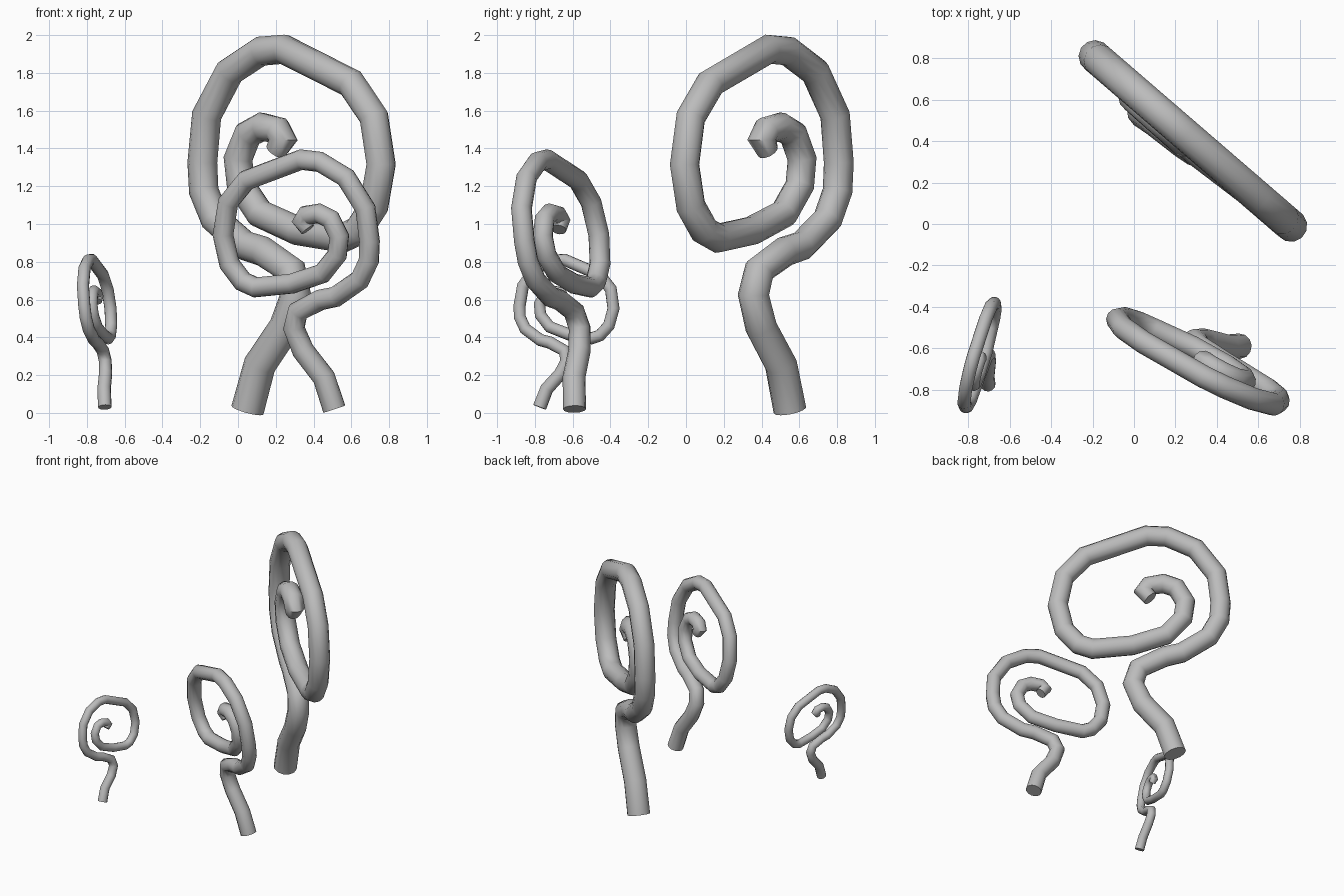
import bpy
import math
from mathutils import Matrix, Vector

cube = bpy.data.objects.get("Cube")
if cube:
    bpy.data.objects.remove(cube, do_unlink=True)

# One matte grey for every sprout
grey = bpy.data.materials.new("matte_grey")
grey.use_nodes = True
colour = (0.5, 0.5, 0.5, 1)
grey.diffuse_color = colour
grey.node_tree.nodes["Principled BSDF"].inputs["Base Color"].default_value = colour

# Centreline of a curled sprout: (sideways, up) from the foot of the stem
STEM = [(0, 0), (.08, .24), (.25, .44), (.32, .61), (.28, .74), (.08, .84)]
RING = [(-.05, .87), (-.26, 1.01), (-.34, 1.16), (-.35, 1.31), (-.32, 1.56),
        (-.16, 1.79), (.06, 1.9), (.22, 1.91), (.69, 1.73), (.85, 1.55),
        (.9, 1.3), (.85, 1.08), (.74, .95), (.63, .91)]
CURL = [(.33, .95), (.07, 1.04), (-.06, 1.19), (-.08, 1.33), (-.01, 1.46),
        (.09, 1.5), (.2, 1.48), (.24, 1.43), (.19, 1.37)]


def sprout_points():
    """Yield local position and tube radius along the stem, ring and curl."""
    for part in ("stem", "ring", "curl"):
        outline = {"stem": STEM, "ring": RING, "curl": CURL}[part]
        for i, (side, up) in enumerate(outline):
            t = i / (len(outline) - 1)
            if part == "stem":
                depth, radius = .035 * t, .088 - .008 * t
            elif part == "ring":
                depth, radius = .04, .079
            else:
                depth, radius = .02 - .01 * t, .077
            yield Vector((side, up, depth)), radius
    # The last curl point is followed by nothing, so its cap stays blunt


def placement(foot, across, upward, scale):
    """Matrix whose columns are the sideways, up and depth axes of a sprout."""
    up = Vector(upward).normalized()
    side = Vector(across)
    side = (side - up * side.dot(up)).normalized()
    depth = up.cross(side)
    axes = Matrix((side, up, depth)).transposed().to_4x4()
    return Matrix.Translation(foot) @ axes @ Matrix.Scale(scale, 4)


def build_sprout(name, matrix, scale):
    """Sweep a round tube along the centreline and turn it into a mesh."""
    curve = bpy.data.curves.new(name, "CURVE")
    curve.dimensions = "3D"
    curve.bevel_depth = scale
    curve.bevel_resolution = 4
    curve.use_fill_caps = True
    points = list(sprout_points())
    spline = curve.splines.new("POLY")
    spline.points.add(len(points) - 1)
    for target, (position, radius) in zip(spline.points, points):
        target.co = (*(matrix @ position), 1)
        target.radius = radius
    spline.points[-1].radius *= .75
    curve.materials.append(grey)

    sprout = bpy.data.objects.new(name, curve)
    bpy.context.collection.objects.link(sprout)
    bpy.ops.object.select_all(action="DESELECT")
    sprout.select_set(True)
    bpy.context.view_layer.objects.active = sprout
    bpy.ops.object.convert(target="MESH")
    bpy.ops.object.shade_smooth_by_angle(angle=math.radians(65))
    bpy.context.object.name = name


# Three copies of the same sprout, each turned, leaned and scaled
SPROUTS = [
    ("large_sprout", (.05, .55, .015), (.757, -.653, 0), (0, 0, 1), 1),
    ("medium_sprout", (.51, -.59, .02), (-.891, .454, .03), (-.02, -.144, .993), .697),
    ("small_sprout", (-.705, -.775, .03), (.272, .961, -.06), (-.1, .054, .993), .413),
]
for name, foot, across, upward, scale in SPROUTS:
    build_sprout(name, placement(foot, across, upward, scale), scale)
